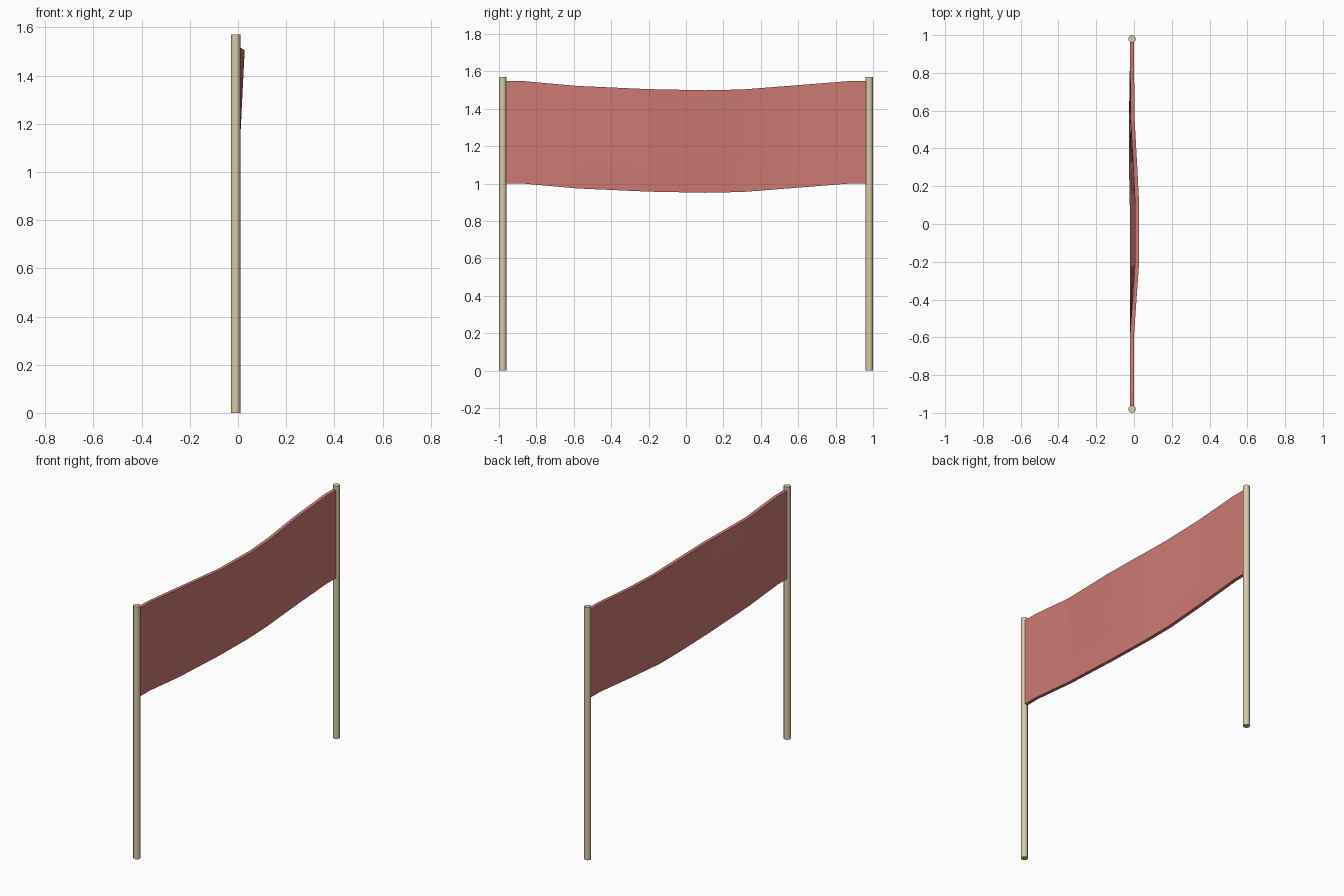
import bpy, bmesh, math

if "Cube" in bpy.data.objects:
    bpy.data.objects.remove(bpy.data.objects["Cube"])

def material(name, rgb):
    m = bpy.data.materials.new(name)
    m.diffuse_color = (*rgb, 1)
    m.use_nodes = True
    m.node_tree.nodes["Principled BSDF"].inputs["Base Color"].default_value = m.diffuse_color
    return m

cream = material("cream wood", (0.68, 0.60, 0.38))
red = material("faded red cloth", (0.62, 0.195, 0.175))
CX = -0.01  # plane of the poles

# Two round poles
for side, name in ((-1, "left_pole"), (1, "right_pole")):
    bpy.ops.mesh.primitive_cylinder_add(vertices=12, radius=0.02, depth=1.57,
                                        location=(CX, side * 0.98, 0.785))
    pole = bpy.context.object
    pole.name = name
    pole.data.materials.append(cream)
    bpy.ops.object.shade_smooth_by_angle(angle=math.radians(40))

# Sagging cloth: per column (y, sag, top push, bottom push)
columns = [(-0.97, 0, 0, 0), (-0.87, 0, 0, 0), (-0.58, 0.026, 0, 0),
           (-0.2, 0.043, 0.027, 0), (0.1, 0.049, 0.027, -0.002),
           (0.3, 0.045, 0.017, -0.006), (0.57, 0.024, 0.002, -0.006),
           (0.87, 0, 0, -0.001), (0.97, 0, 0, 0)]
ROWS = 4
HALF = 0.0105
bm = bmesh.new()
sheets = []
for off in (HALF, -HALF):
    grid = []
    for y, sag, top, low in columns:
        line = []
        for r in range(ROWS + 1):
            t = r / ROWS
            x = CX + off + low + (top - low) * t
            line.append(bm.verts.new((x, y, 1.0 + 0.548 * t - sag)))
        grid.append(line)
    sheets.append(grid)
    for i in range(len(columns) - 1):
        for r in range(ROWS):
            bm.faces.new((grid[i][r], grid[i + 1][r], grid[i + 1][r + 1], grid[i][r + 1]))

# Close the cloth rim
a, b = sheets
n = len(columns)
for i in range(n - 1):
    for r in (0, ROWS):
        bm.faces.new((a[i][r], a[i + 1][r], b[i + 1][r], b[i][r]))
for r in range(ROWS):
    for i in (0, n - 1):
        bm.faces.new((a[i][r], a[i][r + 1], b[i][r + 1], b[i][r]))
bmesh.ops.recalc_face_normals(bm, faces=bm.faces)
mesh = bpy.data.meshes.new("cloth_banner")
bm.to_mesh(mesh)
bm.free()
mesh.materials.append(red)
cloth = bpy.data.objects.new("cloth_banner", mesh)
bpy.context.collection.objects.link(cloth)
